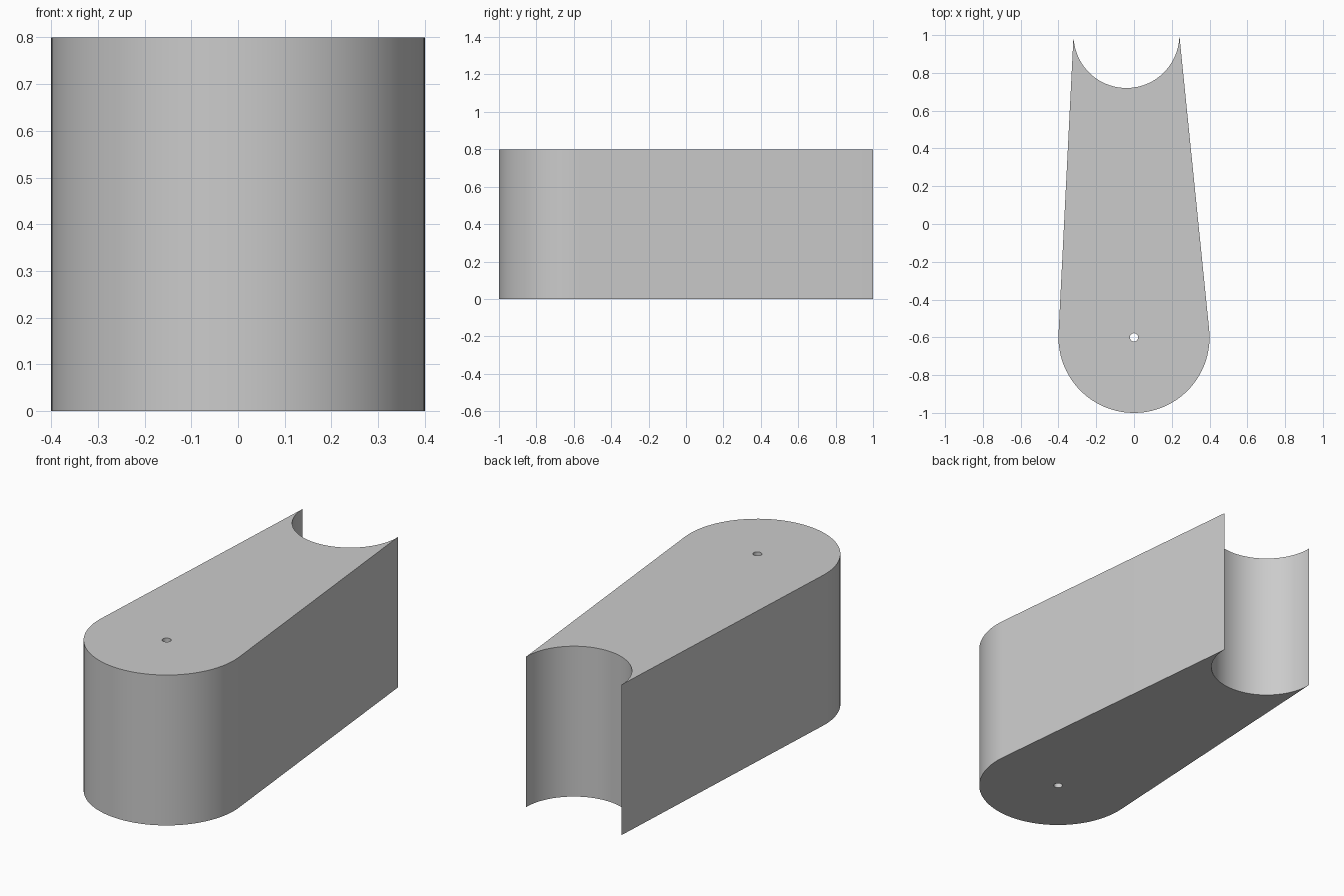
import bpy, bmesh, math
from mathutils import Vector

HEIGHT = 0.8
PIVOT, ROUND_R = Vector((0, -0.6)), 0.4
NOTCH, NOTCH_R = Vector((-0.04, 1.0)), 0.28
HOLE_R = 0.022

cube = bpy.data.objects.get("Cube")
if cube:
    bpy.data.objects.remove(cube, do_unlink=True)


def arc(centre, radius, start, end, steps):
    """Points along an arc, angles in radians."""
    angles = [start + (end - start) * i / steps for i in range(steps + 1)]
    return [centre + radius * Vector((math.cos(a), math.sin(a))) for a in angles]


def tangent_angle(point, side):
    """Angle on the rounded end where a straight wall from point touches it."""
    d = point - PIVOT
    return math.atan2(d.y, d.x) + side * math.acos(ROUND_R / d.length)


def prism(name, outline, z0, z1):
    bm = bmesh.new()
    face = bm.faces.new([bm.verts.new((p.x, p.y, z0)) for p in outline])
    top = bmesh.ops.extrude_face_region(bm, geom=[face])["geom"]
    verts = [v for v in top if isinstance(v, bmesh.types.BMVert)]
    bmesh.ops.translate(bm, verts=verts, vec=(0, 0, z1 - z0))
    bmesh.ops.recalc_face_normals(bm, faces=bm.faces)
    mesh = bpy.data.meshes.new(name)
    bm.to_mesh(mesh)
    bm.free()
    obj = bpy.data.objects.new(name, mesh)
    bpy.context.collection.objects.link(obj)
    return obj


# Tapered arm: round front end, straight walls, concave back end
right_tip = NOTCH + Vector((NOTCH_R, 0))
left_tip = NOTCH - Vector((NOTCH_R, 0))
a_start = tangent_angle(left_tip, 1)
a_end = tangent_angle(right_tip, -1) + math.tau
outline = arc(PIVOT, ROUND_R, a_start, a_end, 64)
outline += arc(NOTCH, NOTCH_R, 0, -math.pi, 48)
arm = prism("tapered_arm", outline, 0, HEIGHT)

# Pivot hole through the round end
hole = prism("pivot_hole_cutter", arc(PIVOT, HOLE_R, 0, math.tau, 24)[:-1], -0.1, HEIGHT + 0.1)
cut = arm.modifiers.new("pivot_hole", 'BOOLEAN')
cut.operation = 'DIFFERENCE'
cut.solver = 'EXACT'
cut.object = hole
hole.hide_render = True
bpy.ops.object.select_all(action='DESELECT')
bpy.context.view_layer.objects.active = arm
arm.select_set(True)
bpy.ops.object.modifier_apply(modifier=cut.name)
bpy.data.objects.remove(hole, do_unlink=True)

# Plain grey finish
grey = bpy.data.materials.new("plain_grey")
grey.use_nodes = True
colour = (0.6, 0.6, 0.6, 1)
grey.diffuse_color = colour
grey.node_tree.nodes["Principled BSDF"].inputs["Base Color"].default_value = colour
arm.data.materials.clear()
arm.data.materials.append(grey)

bpy.ops.object.shade_smooth_by_angle(angle=math.radians(30))
